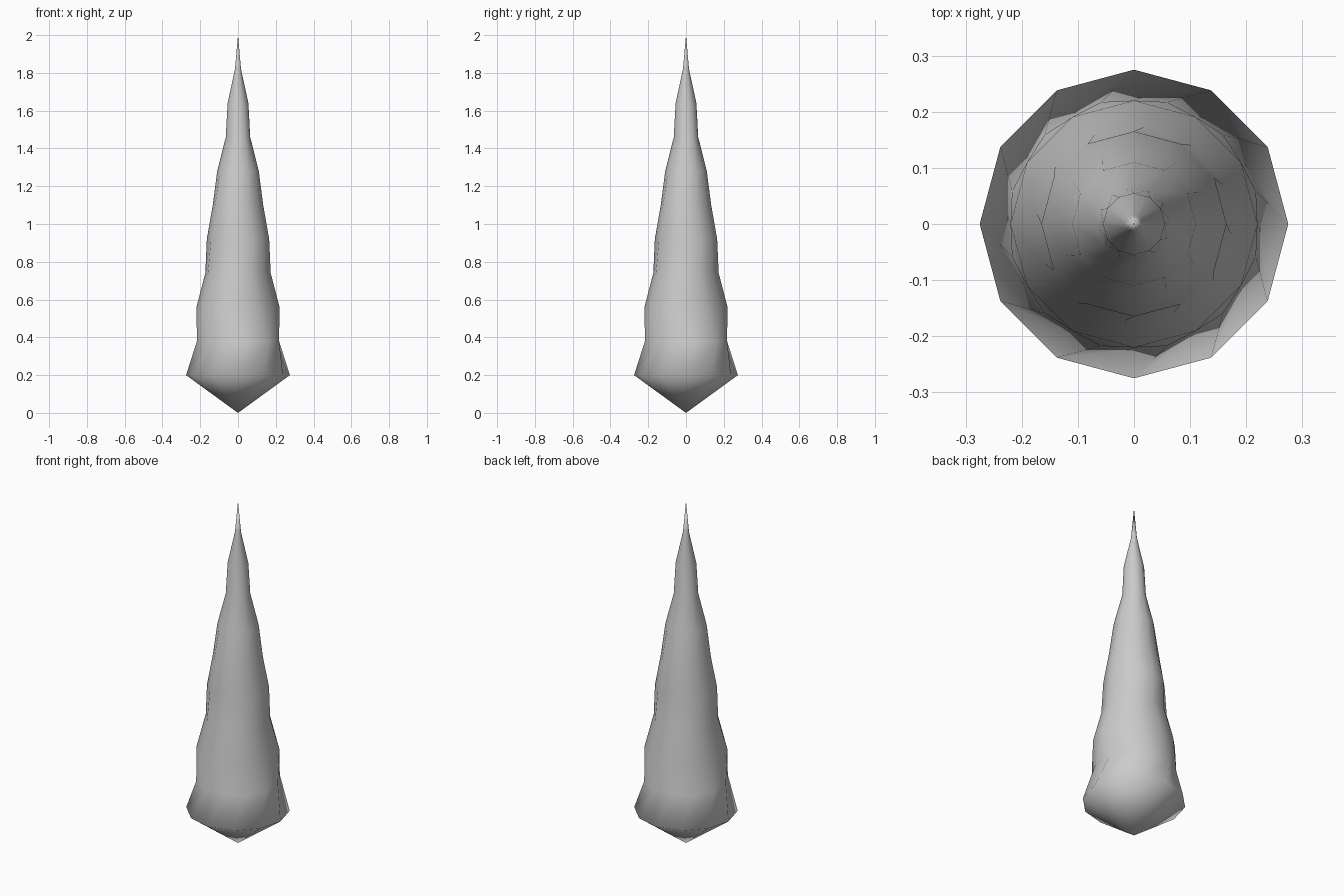
import bpy
import bmesh
from math import cos, sin, radians, tau

cube = bpy.data.objects.get("Cube")
if cube:
    bpy.data.objects.remove(cube, do_unlink=True)

SIDES = 12

# Rings from the rim upwards: height, radius, turn in degrees
RINGS = [
    (0.20, 0.275, 0), (0.38, 0.225, 15), (0.56, 0.22, 0), (0.74, 0.174, -6),
    (0.92, 0.165, 0), (1.10, 0.134, -5), (1.28, 0.11, 0), (1.46, 0.065, 6),
    (1.64, 0.055, 0), (1.82, 0.016, 0),
]


def add_ring(bm, z, radius, turn):
    angles = [radians(turn) + tau * i / SIDES for i in range(SIDES)]
    return [bm.verts.new((radius * cos(a), radius * sin(a), z)) for a in angles]


# Plain grey material
grey = bpy.data.materials.new("plain_grey")
grey.use_nodes = True
colour = (0.6, 0.6, 0.6, 1)
grey.diffuse_color = colour
grey.node_tree.nodes["Principled BSDF"].inputs["Base Color"].default_value = colour

# Spike body, closed by a point at each end
bm = bmesh.new()
rings = [add_ring(bm, *ring) for ring in RINGS]
bottom = bm.verts.new((0, 0, 0))
top = bm.verts.new((0, 0, 2))
for i in range(SIDES):
    j = (i + 1) % SIDES
    bm.faces.new((bottom, rings[0][j], rings[0][i]))
    for low, high in zip(rings, rings[1:]):
        bm.faces.new((low[i], low[j], high[j], high[i]))
    bm.faces.new((rings[-1][i], rings[-1][j], top))
for face in bm.faces:
    face.smooth = True

mesh = bpy.data.meshes.new("spike")
bm.to_mesh(mesh)
bm.free()
mesh.materials.append(grey)
spike = bpy.data.objects.new("spike", mesh)
bpy.context.collection.objects.link(spike)
